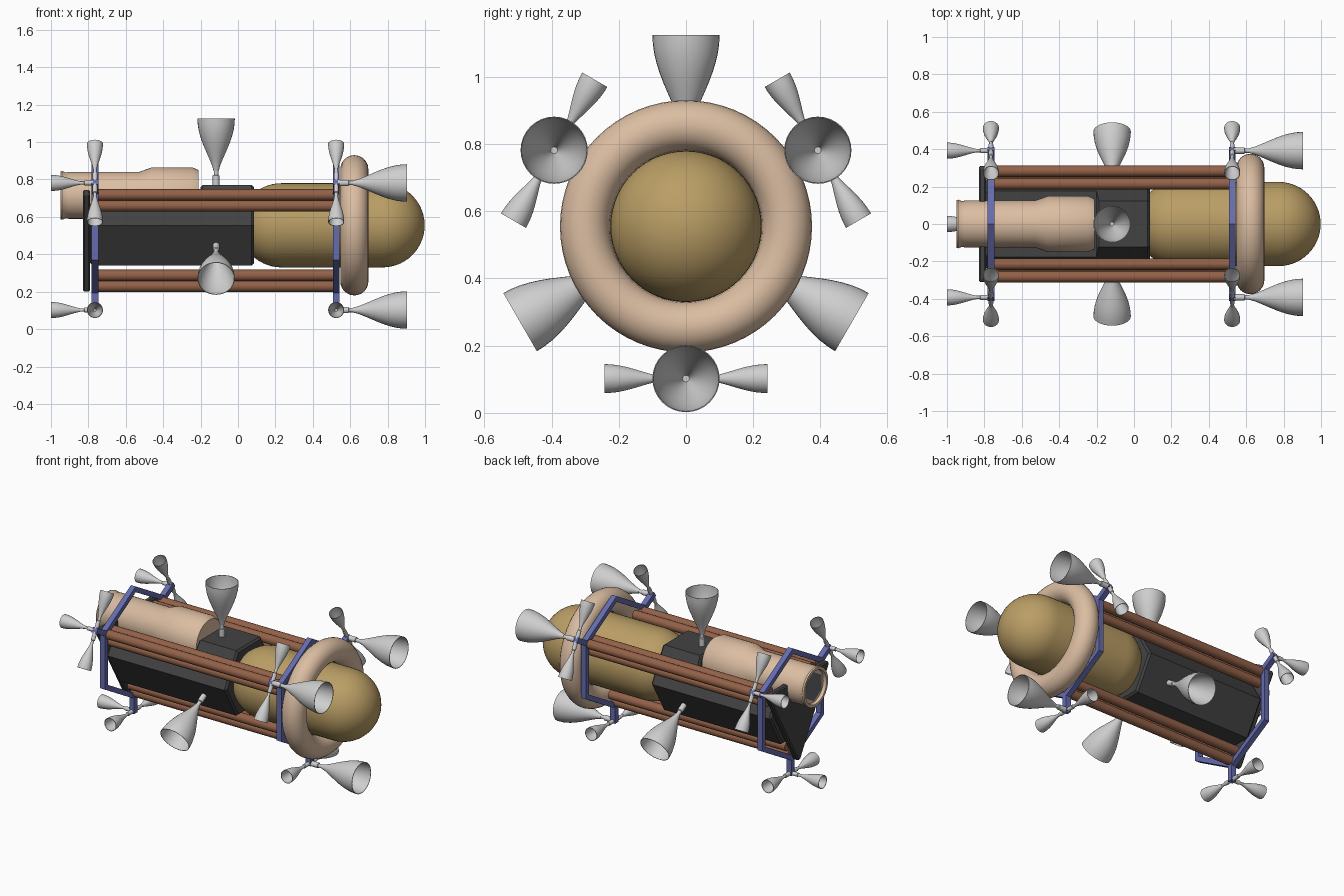
import bpy, bmesh, math
from mathutils import Vector, Matrix

if "Cube" in bpy.data.objects:
    bpy.data.objects.remove(bpy.data.objects["Cube"])

ZC = 0.555                                   # height of the long axis
ARMS = [math.radians(a) for a in (30, 150, 270)]
X = Vector((1, 0, 0))


def mat(name, r, g, b):
    m = bpy.data.materials.new(name)
    m.diffuse_color = (r, g, b, 1)
    m.use_nodes = True
    m.node_tree.nodes["Principled BSDF"].inputs["Base Color"].default_value = m.diffuse_color
    return m


TAN = mat("tan", 0.71, 0.51, 0.36)
GOLD = mat("gold", 0.49, 0.34, 0.13)
BROWN = mat("copper brown", 0.29, 0.12, 0.065)
BLUE = mat("frame blue", 0.13, 0.15, 0.42)
DARK = mat("dark grey", 0.055, 0.055, 0.055)
SLATE = mat("slate grey", 0.13, 0.14, 0.15)
LIGHT = mat("light grey", 0.62, 0.62, 0.62)


def radial(a):
    return Vector((0, math.cos(a), math.sin(a)))


def polar(x, r, a):
    return Vector((x, 0, ZC)) + r * radial(a)


def finish(name, bm, material, smooth=True, bevel=0):
    bmesh.ops.recalc_face_normals(bm, faces=bm.faces)
    me = bpy.data.meshes.new(name)
    bm.to_mesh(me)
    bm.free()
    me.materials.append(material)
    ob = bpy.data.objects.new(name, me)
    bpy.context.collection.objects.link(ob)
    bpy.context.view_layer.objects.active = ob
    bpy.ops.object.select_all(action='DESELECT')
    ob.select_set(True)
    if bevel:
        b = ob.modifiers.new("bevel", 'BEVEL')
        b.width, b.segments, b.limit_method = bevel, 1, 'ANGLE'
    if smooth:
        bpy.ops.object.shade_smooth_by_angle(angle=math.radians(35))
    return ob


def lathe(bm, profile, origin, axis, n=32, closed=False):
    """Revolve (radius, distance) points about an axis."""
    q = axis.to_track_quat('Z', 'Y')
    rings = []
    for r, h in profile:
        rings.append([bm.verts.new(Vector(origin) + q @ Vector((
            r * math.cos(math.tau * i / n), r * math.sin(math.tau * i / n), h))) for i in range(n)])
    pairs = list(zip(rings, rings[1:]))
    if closed:
        pairs.append((rings[-1], rings[0]))
    for a, b in pairs:
        for i in range(n):
            bm.faces.new((a[i], a[(i + 1) % n], b[(i + 1) % n], b[i]))
    if not closed:
        bm.faces.new(rings[0])
        bm.faces.new(rings[-1])


def prism(bm, points, x0, x1):
    """Extrude a (y, z) outline along x."""
    f = bm.faces.new([bm.verts.new((x0, y, z)) for y, z in points])
    g = bmesh.ops.extrude_face_region(bm, geom=[f])['geom']
    bmesh.ops.translate(bm, vec=(x1 - x0, 0, 0), verts=[v for v in g if isinstance(v, bmesh.types.BMVert)])


def ngon(r, n, start):
    return [(r * math.cos(start + math.tau * i / n), ZC + r * math.sin(start + math.tau * i / n)) for i in range(n)]


def thruster(name, origin, axis, start, throat, end, r0, r1):
    """Stem, collar and thin hollow bell along an axis."""
    bm = bmesh.new()
    lathe(bm, [(r0, start), (r0, throat - 0.025), (r0 * 0.7, throat - 0.022), (r0 * 0.7, throat + 0.005)],
          origin, axis, 16)
    ts = [i / 10 for i in range(11)]
    curve = [(r0 * .75 + (r1 - r0 * .75) * math.sin(t * math.pi / 2) ** 1.3, throat + (end - throat) * t) for t in ts]
    inner = [(max(r - 0.003, 0.004), h + (0.004 if i < 10 else 0)) for i, (r, h) in enumerate(curve)]
    lathe(bm, curve + inner[::-1] + [(0.002, throat + 0.004), (0.002, throat)], origin, axis, 32, closed=True)
    finish(name, bm, LIGHT)


# propellant tank: capsule with round ends
bm = bmesh.new()
R, xa, xb = 0.225, 0.232, 0.773
arc = [math.pi / 2 * i / 14 for i in range(15)]
prof = [(max(R * math.sin(t), 0.001), xa - R * math.cos(t)) for t in arc]
prof += [(max(R * math.cos(t), 0.001), xb + R * math.sin(t)) for t in arc]
lathe(bm, prof, (0, 0, ZC), X, 56)
finish("gold_tank", bm, GOLD)

# ring tank
bm = bmesh.new()
lathe(bm, [(0.3 + 0.075 * math.cos(math.tau * i / 24), 0.622 + 0.075 * math.sin(math.tau * i / 24))
           for i in range(24)], (0, 0, ZC), X, 64, closed=True)
finish("ring_tank", bm, TAN)

# hexagonal body with its rear top cut down for the canister
bm = bmesh.new()
prism(bm, ngon(0.248, 6, 0), -0.79, 0.085)
body = finish("hex_body", bm, DARK, smooth=False)
bm = bmesh.new()
bmesh.ops.create_cube(bm, size=1, matrix=Matrix.LocRotScale((-0.7, 0, 0.93), None, (1, 1, 0.5)))
cutter = finish("body_cutter", bm, DARK, smooth=False)
cutter.hide_render = True
bo = body.modifiers.new("cut", 'BOOLEAN')
bo.operation, bo.object, bo.solver = 'DIFFERENCE', cutter, 'EXACT'
bpy.context.view_layer.objects.active = body
bpy.ops.object.modifier_apply(modifier="cut")
bpy.data.objects.remove(cutter)
bv = body.modifiers.new("bevel", 'BEVEL')
bv.width, bv.segments, bv.limit_method = 0.012, 1, 'ANGLE'
bv.angle_limit = math.radians(70)

# triangular rear plate
bm = bmesh.new()
tri = []
for a in ARMS:
    for s in (-1, 1):
        p = polar(0, 0.355, a) + s * 0.012 * radial(a + math.pi / 2)
        tri.append((p.y, p.z))
prism(bm, tri, -0.83, -0.79)
finish("rear_plate", bm, DARK, smooth=False, bevel=0.008)

# canister lying on the body, with an open rear rim
bm = bmesh.new()
lathe(bm, [(0.105, -0.93), (0.11, -0.95), (0.127, -0.95), (0.13, -0.94), (0.122, -0.92), (0.125, -0.905),
           (0.125, -0.53), (0.15, -0.46), (0.15, -0.245), (0.135, -0.21)], (0, 0, 0.715), X, 40)
finish("canister", bm, TAN)

# three-faced hexagonal cap in the canister's rear rim
bm = bmesh.new()
rim = [bm.verts.new((-0.934, 0.095 * math.cos(math.tau * i / 6 + math.pi / 6),
                     0.715 + 0.095 * math.sin(math.tau * i / 6 + math.pi / 6))) for i in range(6)]
tip = bm.verts.new((-0.945, 0, 0.715))
for i in (0, 2, 4):
    bm.faces.new((rim[i], rim[i + 1], rim[(i + 2) % 6], tip))
finish("canister_cap", bm, SLATE, smooth=False)

# rods: a triangular bundle of three along each arm
bm = bmesh.new()
for a in ARMS:
    c = polar(-0.765, 0.287, a)
    for k in (30, 150, 270):
        lathe(bm, [(0.03, 0), (0.03, 1.29)], c + 0.039 * radial(math.radians(k)), X, 20)
finish("truss_rods", bm, BROWN)

# hexagonal frames with three arms, carrying thruster clusters
for label, x, out in (("front", 0.525, 1), ("rear", -0.765, -1)):
    x0, x1 = x - 0.018, x + 0.018
    bm = bmesh.new()
    outer, inner = ngon(0.372, 6, math.pi / 6), ngon(0.335, 6, math.pi / 6)
    loops = [[bm.verts.new((px, *p)) for p in pts] for px, pts in
             ((x0, outer), (x1, outer), (x1, inner), (x0, inner))]
    for j in range(4):
        a, b = loops[j], loops[(j + 1) % 4]
        for i in range(6):
            bm.faces.new((a[i], a[(i + 1) % 6], b[(i + 1) % 6], b[i]))
    for a in ARMS:
        t = radial(a + math.pi / 2) * 0.017
        pts = [polar(0, r, a) + s * t for r, s in ((0.34, -1), (0.465, -1), (0.465, 1), (0.34, 1))]
        prism(bm, [(p.y, p.z) for p in pts], x0, x1)
    finish(label + "_frame", bm, BLUE, smooth=False)

    for i, a in enumerate(ARMS):
        c = polar(x, 0.453, a)
        n = f"{label}_thruster_{i + 1}"
        for s, side in ((1, "left"), (-1, "right")):
            thruster(n + "_" + side, c, s * radial(a + math.pi / 2), 0.01, 0.085, 0.242, 0.013, 0.043)
        if out > 0:
            thruster(n + "_main", c, X, 0.01, 0.09, 0.378, 0.017, 0.1)
        else:
            thruster(n + "_main", c, -X, 0.01, 0.08, 0.235, 0.013, 0.043)

# large nozzles around the middle of the body
for i, a in enumerate(ARMS):
    b = a + math.pi
    thruster(f"middle_nozzle_{i + 1}", polar(-0.117, 0, b), radial(b), 0.2, 0.29, 0.57, 0.018, 0.1)
